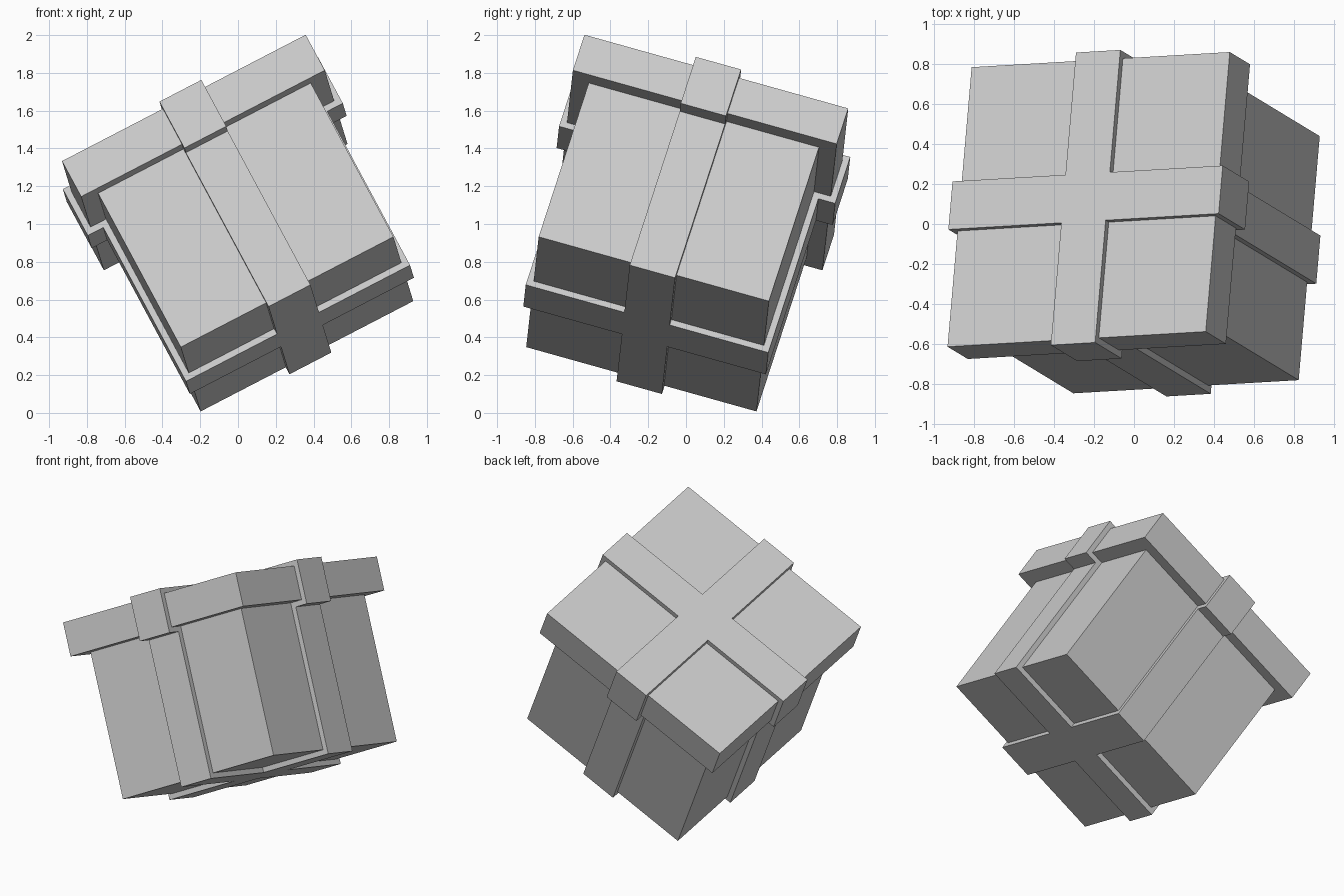
import bpy, bmesh
from mathutils import Matrix, Vector

if "Cube" in bpy.data.objects:
    bpy.data.objects.remove(bpy.data.objects["Cube"])

# Tilted frame of the gift box: origin at the centre of the body's underside
u = Vector((0.887, 0.052, 0.460)).normalized()
v = Vector((0.083, 0.960, -0.268))
v = (v - u * v.dot(u)).normalized()
n = u.cross(v)
TILT = Matrix.Translation((0.3125, -0.2035, 0.47)) @ Matrix((u, v, n)).transposed().to_4x4()

BODY, LID = 1.27, 1.455        # widths
LID_Z, TOP = 0.962, 1.184      # lid underside and top
RIBBON, P = 0.25, 0.034        # ribbon width and how far it stands proud


def prism(name, outline, z0, z1):
    """Extrude a flat outline from z0 to z1 in the tilted frame."""
    bm = bmesh.new()
    face = bm.faces.new([bm.verts.new((x, y, z0)) for x, y in outline])
    ext = bmesh.ops.extrude_face_region(bm, geom=[face])
    moved = [g for g in ext["geom"] if isinstance(g, bmesh.types.BMVert)]
    bmesh.ops.translate(bm, vec=(0, 0, z1 - z0), verts=moved)
    bmesh.ops.recalc_face_normals(bm, faces=bm.faces[:])
    mesh = bpy.data.meshes.new(name)
    bm.to_mesh(mesh)
    bm.free()
    obj = bpy.data.objects.new(name, mesh)
    obj.matrix_world = TILT
    bpy.context.collection.objects.link(obj)
    return obj


def square(width):
    h = width / 2
    return [(-h, -h), (h, -h), (h, h), (-h, h)]


def cross(width):
    a, h = RIBBON / 2, width / 2
    arm = [(h, -a), (h, a), (a, a)]
    pts = []
    for _ in range(4):
        pts += arm
        arm = [(-y, x) for x, y in arm]
    return pts


# Body and overhanging lid
prism("box_body", square(BODY), 0, LID_Z + 0.05)
prism("box_lid", square(LID), LID_Z, TOP)

# Crossed ribbons wrapping the body and the lid
prism("body_ribbon", cross(BODY + 2 * P), -P, LID_Z + 0.05)
prism("lid_ribbon", cross(LID + 2 * P), LID_Z - P, TOP + P)
